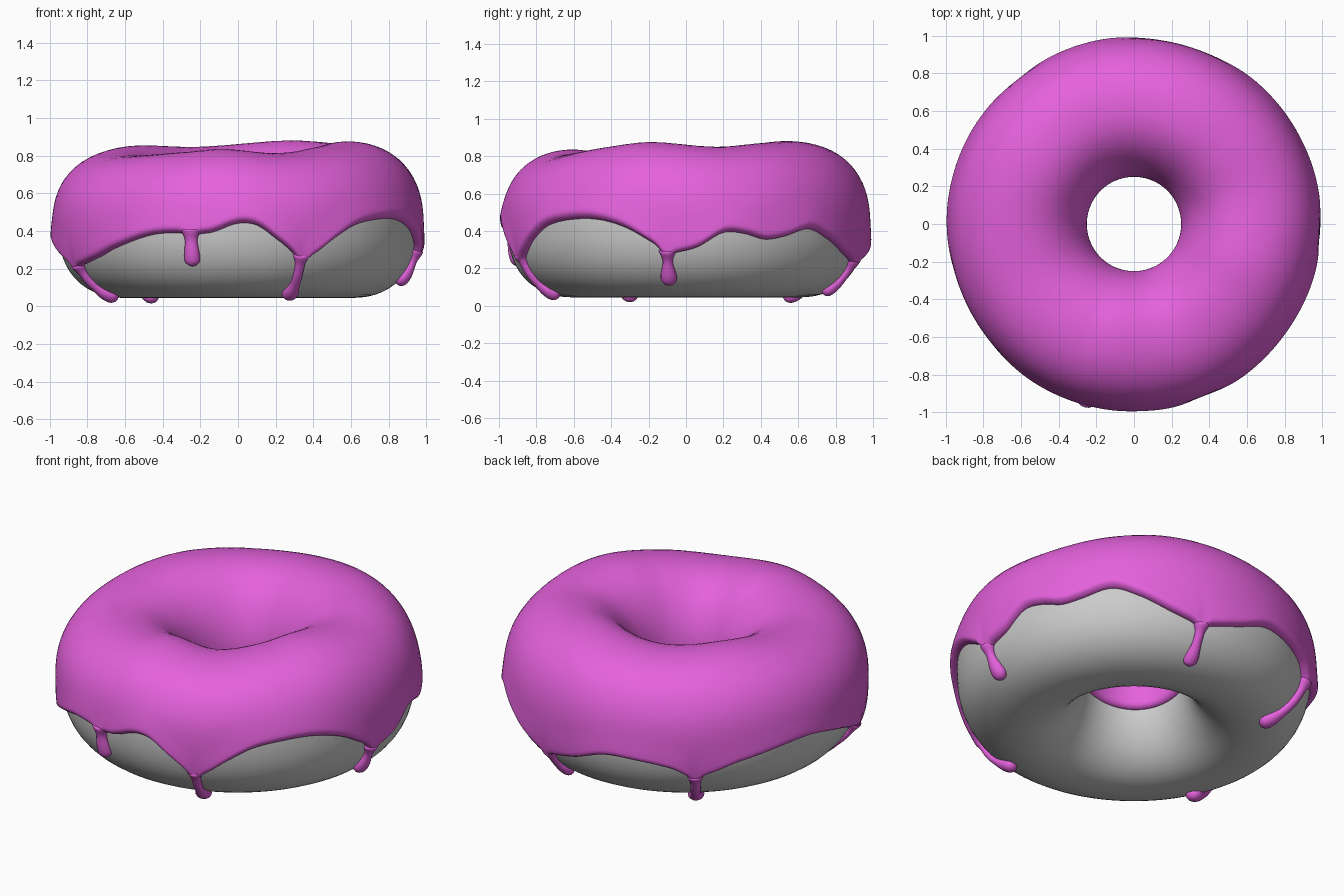
import bpy, bmesh, math
from mathutils import Vector

if "Cube" in bpy.data.objects:
    bpy.data.objects.remove(bpy.data.objects["Cube"])

RING, ZMID, POW = 0.61, 0.43, 2.3          # ring radius, mid height, squareness of the tube
A_OUT, A_IN, H_LOW, THICK = 0.345, 0.33, 0.385, 0.03

# crest height by angle in degrees
CREST = [(15, .85), (40, .868), (65, .88), (110, .847), (150, .853), (185, .815), (210, .80),
         (245, .82), (262, .835), (290, .813), (320, .85), (342, .875)]
# height of the icing's wavy outer edge by angle
EDGE = [(3, .31), (12, .39), (19, .385), (26, .355), (33, .37), (43, .41), (52, .36), (63, .28),
        (73, .24), (86, .28), (98, .345), (110, .34), (120, .31), (128, .26), (143, .335),
        (166, .39), (182, .34), (196, .26), (204, .22), (218, .26), (227, .31), (242, .38),
        (252, .39), (261, .39), (270, .44), (276, .43), (283, .35), (291, .26), (295, .28),
        (302, .36), (310, .43), (320, .46), (330, .46), (340, .42), (349, .34), (354, .29)]
# drips: start angle, end angle, start height, radius from the axis at the tip, neck, bulb
DRIPS = [(255, 255, .41, .932, .033, .043), (290.8, 291.3, .28, .765, .025, .043),
         (354, 354, .30, .875, .026, .044), (73, 72, .25, .80, .025, .038),
         (128, 130, .27, .73, .028, .045), (204, 204, .23, .74, .028, .045)]


def wave(keys, deg):
    """Smooth periodic curve through (angle, value) keys."""
    n = len(keys)
    deg %= 360

    def key(i):
        return keys[i % n][0] + 360 * (i // n), keys[i % n][1]
    i = -1
    while key(i + 1)[0] <= deg:
        i += 1
    (x0, y0), (x1, y1), (x2, y2), (x3, y3) = (key(i + k) for k in (-1, 0, 1, 2))
    h = x2 - x1
    t = (deg - x1) / h
    m1, m2 = (y2 - y0) / (x2 - x0) * h, (y3 - y1) / (x3 - x1) * h
    return ((2*t**3 - 3*t*t + 1) * y1 + (t**3 - 2*t*t + t) * m1
            + (3*t*t - 2*t**3) * y2 + (t**3 - t*t) * m2)


def surface(deg, phi, lift=0.0):
    """Point on the ring tube at angle deg and section angle phi, lifted outwards."""
    c, s = math.cos(phi), math.sin(phi)
    n = 2.15 + 0.15 * c
    k = (abs(c) ** n + abs(s) ** n) ** (-1 / n)
    a = (A_OUT if c > 0 else A_IN) + lift
    h = (wave(CREST, deg) - THICK - ZMID if s > 0 else H_LOW) + lift
    r, t = RING + a * k * c, math.radians(deg)
    return Vector((r * math.cos(t), r * math.sin(t), ZMID + h * k * s))


def phi_at_height(z):
    u = (z - ZMID) / H_LOW
    return math.copysign(math.atan2(abs(u), (1 - abs(u) ** POW) ** (1 / POW)), u)


def phi_at_radius(r):
    c = (r - RING) / A_OUT
    return -math.atan2((1 - c ** POW) ** (1 / POW), c)


def material(name, rgb):
    m = bpy.data.materials.new(name)
    m.diffuse_color = (*rgb, 1)
    m.use_nodes = True
    m.node_tree.nodes["Principled BSDF"].inputs["Base Color"].default_value = m.diffuse_color
    return m


def mesh_object(name, rows, mat, close_rows=False, caps=False):
    """Skin a list of closed vertex loops."""
    bm = bmesh.new()
    loops = [[bm.verts.new(p) for p in row] for row in rows]
    pairs = list(zip(loops, loops[1:]))
    if close_rows:
        pairs.append((loops[-1], loops[0]))
    for a, b in pairs:
        for j in range(len(a)):
            k = (j + 1) % len(a)
            bm.faces.new((a[j], a[k], b[k], b[j]))
    if caps:
        bm.faces.new(loops[0])
        bm.faces.new(loops[-1])
    bmesh.ops.recalc_face_normals(bm, faces=bm.faces)
    me = bpy.data.meshes.new(name)
    bm.to_mesh(me)
    bm.free()
    me.materials.append(mat)
    for p in me.polygons:
        p.use_smooth = True
    ob = bpy.data.objects.new(name, me)
    bpy.context.collection.objects.link(ob)
    return ob


dough_mat = material("plain dough grey", (0.6, 0.6, 0.6))
icing_mat = material("pink icing", (0.78, 0.12, 0.72))

# dough ring
mesh_object("dough", [[surface(d * 2.5, math.tau * i / 56) for d in range(144)]
                      for i in range(56)], dough_mat, close_rows=True)


# icing shell, with rounded lips at the wavy outer edge and the edge in the hole
def icing_point(deg, t):
    z = wave(EDGE, deg)
    for d in DRIPS:
        gap = (deg - d[0] + 180) % 360 - 180
        z -= 0.03 * math.exp(-(gap / 2.0) ** 2)
    start = phi_at_height(z)
    end = math.pi + 0.12 + 0.05 * math.sin(math.radians(2 * deg))
    phi = start + (end - start) * (1 - math.cos(math.pi * t)) / 2
    dist = 0.38 * min(phi - start, end - phi)
    x = min(dist / 0.03, 1)
    lift = THICK * math.sqrt(max(0, 1 - (1 - x) ** 2)) - 0.004 * (1 - x)
    if phi - start < end - phi:
        lift += 0.012 * x * math.exp(-(dist / 0.09) ** 2)
    return surface(deg, phi, lift)


ROWS, COLS = 52, 480
mesh_object("icing", [[icing_point(360 * j / COLS, i / ROWS) for j in range(COLS)]
                      for i in range(ROWS + 1)], icing_mat)

# drips running down the outside and under the ring
for num, (d0, d1, z0, r1, neck, bulb) in enumerate(DRIPS):
    p0, p1 = phi_at_height(z0), phi_at_radius(r1)
    p2 = p1 - bulb / 0.36
    count = 40
    path = []
    for i in range(count + 1):
        t = i / count
        path.append(surface(d0 + (d1 - d0) * t, p0 + (p2 - p0) * (1 - (1 - t) ** 2), 0.008))
    dist = [0.0]
    for a, b in zip(path, path[1:]):
        dist.append(dist[-1] + (b - a).length)
    total = dist[-1]
    side = Vector((-math.sin(math.radians(d0)), math.cos(math.radians(d0)), 0))
    rings = []
    for i, (p, s) in enumerate(zip(path, dist)):
        tangent = (path[min(i + 1, count)] - path[max(i - 1, 0)]).normalized()
        normal = side.cross(tangent).normalized()
        left = total - s
        swell = max(0, min(1, 1 - (left - bulb) / 0.11))
        rad = neck + (bulb - neck) * swell * swell * (3 - 2 * swell)
        rad += 0.02 * math.exp(-(s / 0.035) ** 2)
        if left < bulb:
            rad = math.sqrt(max(1e-6, bulb ** 2 - (bulb - left) ** 2))
        rings.append([p + side * rad * math.cos(a) + normal * rad * 0.85 * math.sin(a)
                      for a in (math.tau * k / 16 for k in range(16))])
    mesh_object("icing_drip_%d" % (num + 1), rings, icing_mat, caps=True)
